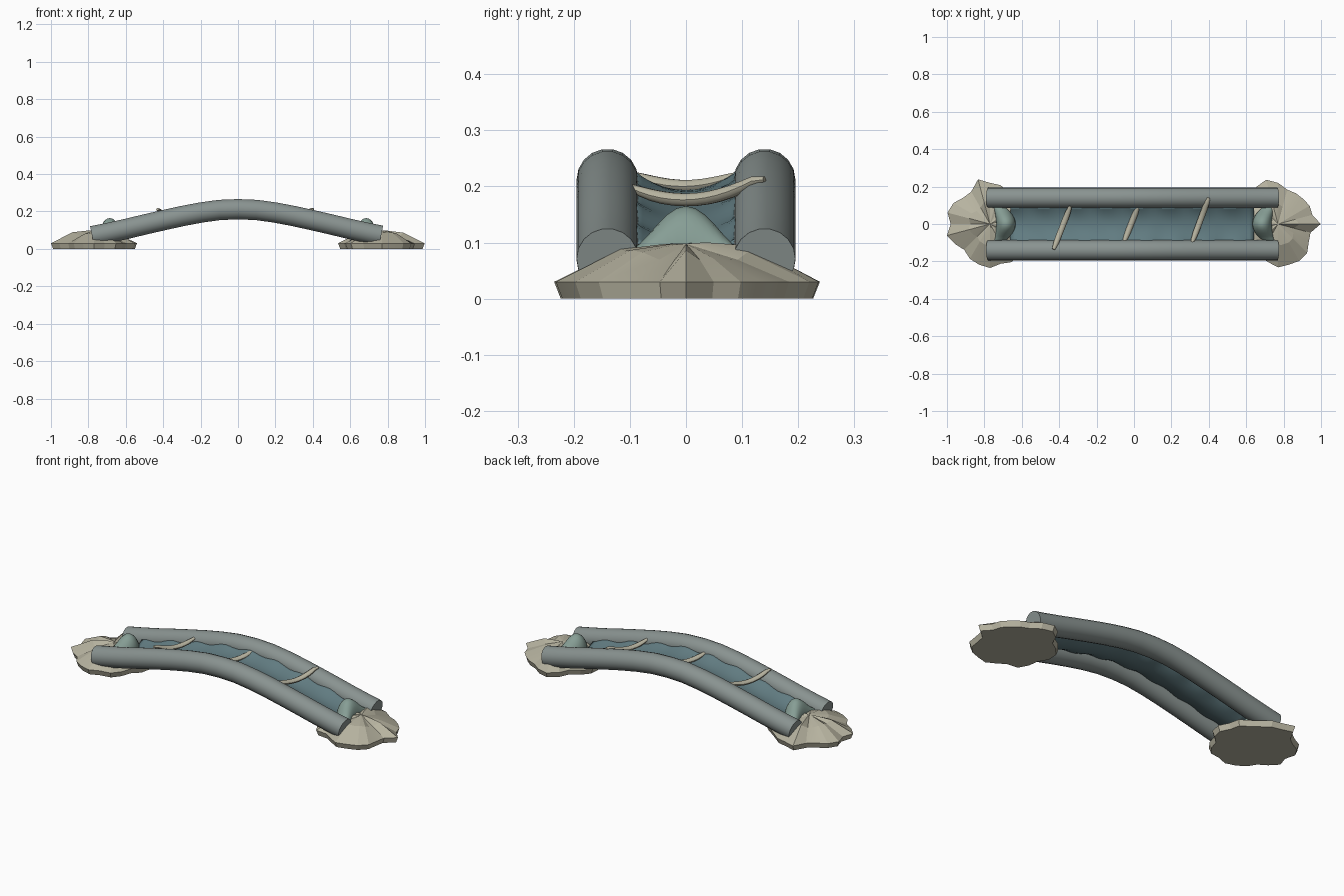
import bpy, bmesh, math
from mathutils import Vector

if "Cube" in bpy.data.objects:
    bpy.data.objects.remove(bpy.data.objects["Cube"])


def material(name, rgb):
    m = bpy.data.materials.new(name)
    m.diffuse_color = (*rgb, 1)
    m.use_nodes = True
    m.node_tree.nodes["Principled BSDF"].inputs["Base Color"].default_value = m.diffuse_color
    return m


STONE = material("rail_grey", (0.25, 0.29, 0.28))
TEAL = material("deck_teal", (0.12, 0.2, 0.22))
SHELL = material("shell_beige", (0.47, 0.45, 0.35))
GREEN = material("leaf_green", (0.24, 0.34, 0.3))


def finish(name, bm, mat, smooth=None):
    bmesh.ops.recalc_face_normals(bm, faces=bm.faces[:])
    me = bpy.data.meshes.new(name)
    bm.to_mesh(me)
    bm.free()
    me.materials.append(mat)
    ob = bpy.data.objects.new(name, me)
    bpy.context.collection.objects.link(ob)
    if smooth:
        bpy.ops.object.select_all(action='DESELECT')
        ob.select_set(True)
        bpy.context.view_layer.objects.active = ob
        bpy.ops.object.shade_smooth_by_angle(angle=math.radians(smooth))
    return ob


def bridge(bm, a, b, closed=True):
    n = len(a)
    for i in range(n if closed else n - 1):
        j = (i + 1) % n
        bm.faces.new((a[i], a[j], b[j], b[i]))


def tube(name, pts, radii, sides, mat, flat=1.0):
    # sweep a round section along a path
    bm = bmesh.new()
    pts = [Vector(p) for p in pts]
    rings = []
    for i, p in enumerate(pts):
        t = (pts[min(i + 1, len(pts) - 1)] - pts[max(i - 1, 0)]).normalized()
        side = Vector((0, 0, 1)).cross(t).normalized()
        up = t.cross(side)
        rings.append([bm.verts.new(p + radii[i] * (side * math.cos(a) + up * flat * math.sin(a)))
                      for a in (2 * math.pi * k / sides for k in range(sides))])
    for a, b in zip(rings, rings[1:]):
        bridge(bm, a, b)
    bm.faces.new(rings[0])
    bm.faces.new(rings[-1])
    return finish(name, bm, mat, 40)


ARCH = [(0, .212), (.1, .208), (.2, .194), (.3, .175), (.4, .153),
        (.5, .130), (.6, .106), (.7, .084), (.8, .064)]


def arch_z(x):
    x = abs(x)
    for (x0, z0), (x1, z1) in zip(ARCH, ARCH[1:]):
        if x <= x1:
            return z0 + (z1 - z0) * (x - x0) / (x1 - x0)
    return ARCH[-1][1]


# arched side rails
xs = [-.78] + [i / 10 for i in range(-7, 8)] + [.765]
for name, y in (("front_rail", -.14), ("back_rail", .14)):
    tube(name, [(x, y, arch_z(x)) for x in xs], [.055] * len(xs), 18, STONE)

# sagging deck sheet with rippled edges
bm = bmesh.new()
rows = []
NX, NY = 52, 10
for i in range(NX + 1):
    x = -.66 + 1.3 * i / NX
    row = []
    for j in range(NY + 1):
        v = 2 * j / NY - 1
        ripple = .007 * math.sin(x * 38 + v) * v * v
        row.append(bm.verts.new((x, v * .1, arch_z(x) - .024 + .034 * v * v + ripple)))
    rows.append(row)
for a, b in zip(rows, rows[1:]):
    bridge(bm, a, b, False)
deck = finish("deck", bm, TEAL, 40)
mod = deck.modifiers.new("thickness", 'SOLIDIFY')
mod.thickness = .012
mod.offset = 0

# slanted hanging straps
STRAPS = [((-.43, -.135), (-.34, .095), .176),
          ((-.053, -.095), (.022, .095), .2),
          ((.31, -.1), (.40, .14), .176)]
for n, ((x0, y0), (x1, y1), zmid) in enumerate(STRAPS):
    pts, rad = [], []
    for k in range(13):
        t = k / 12
        y = y0 + (y1 - y0) * t
        pts.append((x0 + (x1 - x0) * t, y, zmid + 2.3 * min(abs(y), .125) ** 2))
        rad.append(.016 * (1 - .5 * abs(2 * t - 1) ** 4))
    tube(f"strap_{n + 1}", pts, rad, 10, SHELL, .75)

# scalloped shell feet: outline radii every 15 degrees
FEET = {
    "right_foot": (.77, [.228, .19, .195, .19, .19, .19, .22, .245, .23, .20, .22, .24,
                         .235, .21, .225, .235, .20, .21, .232, .225, .228, .22, .19, .18]),
    "left_foot": (-.77, [.23, .21, .22, .20, .20, .215, .22, .247, .20, .20, .225, .235,
                         .21, .238, .215, .195, .215, .225, .235, .22, .235, .22, .20, .225]),
}
for name, (cx, radii) in FEET.items():
    bm = bmesh.new()
    mean = sum(radii) / len(radii)

    def ring(scale, z, ridge=0):
        return [bm.verts.new((cx + r * scale * math.cos(k * math.pi / 12),
                              r * scale * math.sin(k * math.pi / 12),
                              z + ridge * (r - mean)))
                for k, r in enumerate(radii)]
    rings = [ring(.95, 0), ring(1, .03), ring(.5, .08, .45), ring(.15, .094, .2)]
    for a, b in zip(rings, rings[1:]):
        bridge(bm, a, b)
    bm.faces.new(rings[0])
    top = bm.verts.new((cx, 0, .098))
    for k in range(24):
        bm.faces.new((rings[-1][k], rings[-1][(k + 1) % 24], top))
    finish(name, bm, SHELL, 12)

# folded green leaves between rails and feet
for name, s in (("right_leaf", 1), ("left_leaf", -1)):
    bm = bmesh.new()
    rows = []
    for j in range(13):
        v = 2 * j / 12 - 1
        h = .075 * (.5 + .5 * math.cos(math.pi * v)) ** .75
        half = .025 + .025 * (1 - v * v)
        cx = .685 + .04 * v * v
        rows.append([bm.verts.new((s * (cx - half * math.cos(a)), v * .095,
                                   .075 + (h + .012) * math.sin(a)))
                     for a in (math.pi * k / 10 for k in range(11))])
    for a, b in zip(rows, rows[1:]):
        bridge(bm, a, b, False)
    leaf = finish(name, bm, GREEN, 40)
    mod = leaf.modifiers.new("thickness", 'SOLIDIFY')
    mod.thickness = .006
    mod.offset = 0
